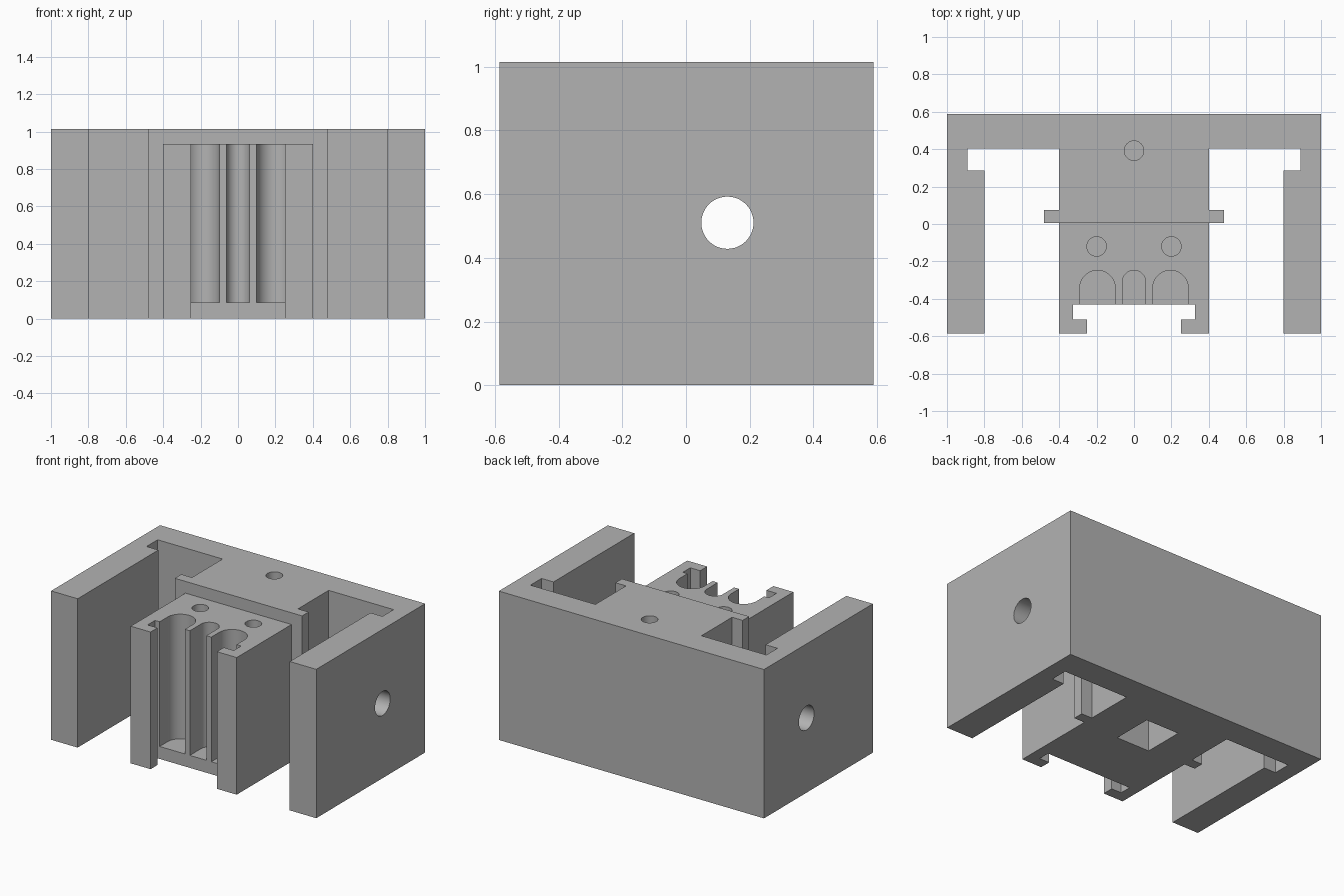
import bpy, bmesh, math
from mathutils import Matrix

cube = bpy.data.objects.get("Cube")
if cube:
    bpy.data.objects.remove(cube, do_unlink=True)

HEIGHT, STEP, FLOOR = 1.015, 0.935, 0.085
AXLE_Y, AXLE_Z = 0.13, 0.51

grey = bpy.data.materials.new("plain grey")
grey.use_nodes = True
colour = (0.45, 0.45, 0.45, 1)
grey.diffuse_color = colour
grey.node_tree.nodes["Principled BSDF"].inputs["Base Color"].default_value = colour


def prism(name, points, z0, z1, matrix=None):
    """Extrude a plan outline from z0 to z1."""
    bm = bmesh.new()
    face = bm.faces.new([bm.verts.new((x, y, z0)) for x, y in points])
    new = bmesh.ops.extrude_face_region(bm, geom=[face])["geom"]
    verts = [v for v in new if isinstance(v, bmesh.types.BMVert)]
    bmesh.ops.translate(bm, verts=verts, vec=(0, 0, z1 - z0))
    if matrix:
        bm.transform(matrix)
    bmesh.ops.recalc_face_normals(bm, faces=bm.faces)
    mesh = bpy.data.meshes.new(name)
    bm.to_mesh(mesh)
    bm.free()
    mesh.materials.append(grey)
    obj = bpy.data.objects.new(name, mesh)
    bpy.context.collection.objects.link(obj)
    return obj


def arc(cx, cy, r, start, end, steps):
    angles = [start + (end - start) * i / steps for i in range(steps + 1)]
    return [(cx + r * math.cos(a), cy + r * math.sin(a)) for a in angles]


def circle(cx, cy, r):
    return arc(cx, cy, r, 0, math.tau, 48)[:-1]


def rect(x0, x1, y0, y1):
    return [(x0, y0), (x1, y0), (x1, y1), (x0, y1)]


# Bracket: half outline with lipped front slot, flange, side bay and arm
half = [(0.325, -0.43), (0.325, -0.51), (0.25, -0.51), (0.25, -0.585),
        (0.4, -0.585), (0.4, 0.005), (0.48, 0.005), (0.48, 0.075),
        (0.4, 0.075), (0.4, 0.405), (0.89, 0.405), (0.89, 0.285),
        (0.8, 0.285), (0.8, -0.585), (1, -0.585), (1, 0.588)]
bracket = prism("bracket", half + [(-x, y) for x, y in reversed(half)], 0, HEIGHT)

# Lowered top of the front block
cutters = [prism("step_cutter", rect(-0.45, 0.45, -0.7, 0.005), STEP, 1.2)]

# Round-backed vertical grooves
for name, x, r in (("right", -0.195, 0.095), ("middle", 0, 0.062), ("left", 0.195, 0.095)):
    outline = arc(x, -0.248 - r, r, 0, math.pi, 24) + [(x - r, -0.45), (x + r, -0.45)]
    cutters.append(prism(name + "_groove_cutter", outline, FLOOR, 1.2))

# Blind screw holes in the top
for name, x, y, top in (("back", 0, 0.392, HEIGHT), ("right", -0.2, -0.12, STEP),
                        ("left", 0.2, -0.12, STEP)):
    cutters.append(prism(name + "_screw_cutter", circle(x, y, 0.052), top - 0.35, 1.2))

# Pocket from below, around the cross hole
cutters.append(prism("pocket_cutter", rect(-0.125, 0.125, AXLE_Y - 0.14, AXLE_Y + 0.14),
                     -0.1, AXLE_Z + 0.13))

# Cross hole through both arms and the centre
along_x = Matrix.Translation((0, AXLE_Y, AXLE_Z)) @ Matrix.Rotation(math.pi / 2, 4, "Y")
cutters.append(prism("cross_hole_cutter", circle(0, 0, 0.082), -1.2, 1.2, along_x))

bpy.ops.object.select_all(action="DESELECT")
bracket.select_set(True)
bpy.context.view_layer.objects.active = bracket
for cutter in cutters:
    cutter.hide_render = True
    mod = bracket.modifiers.new(cutter.name, "BOOLEAN")
    mod.operation = "DIFFERENCE"
    mod.solver = "EXACT"
    mod.object = cutter
    bpy.ops.object.modifier_apply(modifier=mod.name)
    bpy.data.objects.remove(cutter, do_unlink=True)

bpy.ops.object.shade_smooth_by_angle(angle=math.radians(30))
